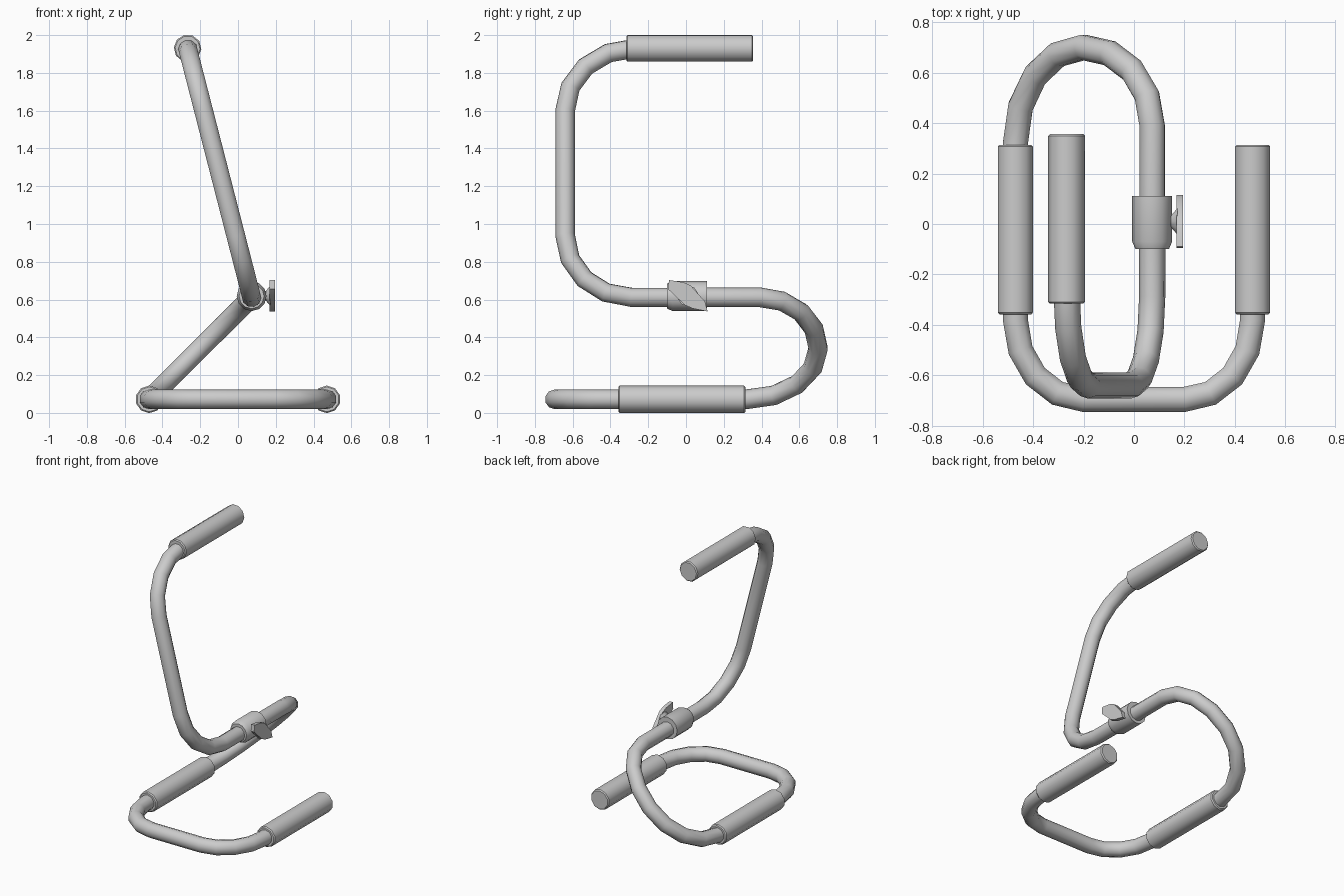
import bpy, bmesh, math
from mathutils import Vector, Matrix

if "Cube" in bpy.data.objects:
    bpy.data.objects.remove(bpy.data.objects["Cube"])

SIDES = 10


def finish(bm, name, angle=40):
    bmesh.ops.recalc_face_normals(bm, faces=bm.faces)
    me = bpy.data.meshes.new(name)
    bm.to_mesh(me)
    bm.free()
    ob = bpy.data.objects.new(name, me)
    bpy.context.collection.objects.link(ob)
    bpy.ops.object.select_all(action='DESELECT')
    bpy.context.view_layer.objects.active = ob
    ob.select_set(True)
    bpy.ops.object.shade_smooth_by_angle(angle=math.radians(angle))
    return ob


def bridge(bm, rings):
    n = len(rings[0])
    for a, b in zip(rings, rings[1:]):
        for i in range(n):
            bm.faces.new((a[i], a[(i + 1) % n], b[(i + 1) % n], b[i]))
    bm.faces.new(rings[0])
    bm.faces.new(rings[-1])


def tube(name, pts, r, up):
    """Sweep a round section along pts, carrying the frame smoothly."""
    bm = bmesh.new()
    rings, u = [], Vector(up)
    for i, p in enumerate(pts):
        t = (pts[min(i + 1, len(pts) - 1)] - p).normalized() + (p - pts[max(i - 1, 0)]).normalized()
        t.normalize()
        u = (u - t * u.dot(t)).normalized()
        v = t.cross(u)
        rings.append([bm.verts.new(p + r * (u * math.cos(a) + v * math.sin(a)))
                      for a in (2 * math.pi * k / SIDES for k in range(SIDES))])
    bridge(bm, rings)
    return finish(bm, name)


def lathe(name, profile, loc, axis='Y', roll=0.0, sides=SIDES):
    """Revolve (position, radius) pairs about an axis."""
    bm = bmesh.new()
    rings = []
    for h, r in profile:
        ring = []
        for k in range(sides):
            a = 2 * math.pi * k / sides + roll
            s, c = r * math.sin(a), r * math.cos(a)
            ring.append(bm.verts.new(Vector(loc) + (Vector((s, h, c)) if axis == 'Y' else Vector((h, s, c)))))
        rings.append(ring)
    bridge(bm, rings)
    return finish(bm, name)


def corner(p0, c, p1, n=4):
    """Quarter ellipse from p0 to p1 bulging towards c."""
    p0, c, p1 = Vector(p0), Vector(c), Vector(p1)
    o = p0 + p1 - c
    return [o + (p0 - o) * math.cos(a) + (p1 - o) * math.sin(a)
            for a in (math.pi / 2 * k / n for k in range(n + 1))]


# Lower tube: floor U, then a sloping loop up to the clamp
zb, zc = 0.072, 0.612
lower = [Vector((0.47, 0.2, zb))]
lower += corner((0.47, -0.38, zb), (0.47, -0.695, zb), (0.2, -0.695, zb))
lower += corner((-0.2, -0.695, zb), (-0.47, -0.695, zb), (-0.47, -0.38, zb))
mid = (-0.2, 0.70, (zb + zc) / 2)
lower += corner((-0.47, 0.32, zb), (-0.47, 0.70, zb), mid)
lower += corner(mid, (0.072, 0.70, zc), (0.072, 0.39, zc))[1:]
lower.append(Vector((0.072, 0, zc)))
tube("lower_tube", lower, 0.052, (0, 0, 1))


# Upper tube: a C shape in a plane leaning towards -x
def lean(y, z):
    return Vector((0.072 - (z - zc) * 0.339 / (1.93 - zc), y, z))


tilt = -math.atan2(0.339, 1.93 - zc)
upper = [lean(0, zc)]
upper += corner(lean(-0.29, zc), lean(-0.64, zc), lean(-0.64, 0.94))
upper += corner(lean(-0.64, 1.60), lean(-0.64, 1.93), lean(-0.27, 1.93))
upper.append(lean(0.2, 1.93))
tube("upper_tube", upper, 0.052, (math.sin(tilt), 0, math.cos(tilt)))

# Foam grips
g = 0.073
grip = [(-0.336, g - 0.007), (-0.329, g), (0.329, g), (0.336, g - 0.007)]
for name, loc, roll in (("right_base_grip", (0.47, -0.022, zb), 0),
                        ("left_base_grip", (-0.47, -0.022, zb), 0),
                        ("top_grip", (-0.267, 0.02, 1.93), tilt)):
    lathe(name, grip, loc, roll=roll)

# Clamp collar with tapered front end
lathe("clamp_collar", [(-0.1, 0.066), (-0.07, 0.079), (0.11, 0.079)], (0.072, 0, 0.618), sides=12)

# Clamp screw flaring out to the wing knob
lathe("clamp_screw", [(0.0, 0.025), (0.025, 0.025), (0.05, 0.055)], (0.122, 0.01, 0.62), axis='X')

# Wing knob plate
bm = bmesh.new()
wing = [(-0.095, 0.655), (-0.09, 0.703), (-0.015, 0.692), (0.025, 0.675),
        (0.1, 0.59), (0.115, 0.537), (0.035, 0.553), (-0.005, 0.57)]
bridge(bm, [[bm.verts.new((x, y, z)) for y, z in wing] for x in (0.168, 0.195)])
finish(bm, "wing_knob", 30)
